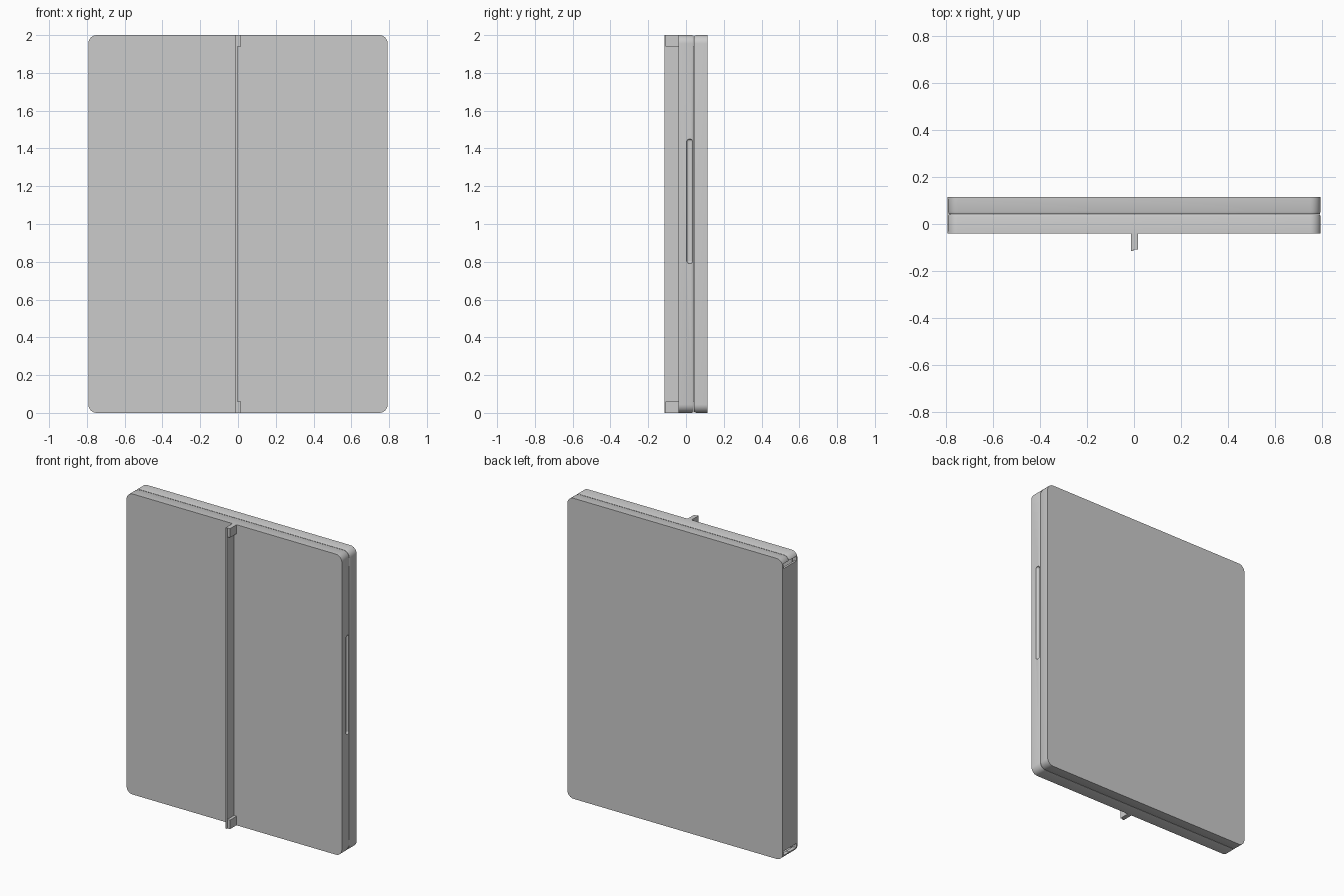
import bpy, bmesh, math

if "Cube" in bpy.data.objects:
    bpy.data.objects.remove(bpy.data.objects["Cube"])

W, H = 0.7925, 2.0          # half width, height
FRONT, SEAM, BACK = -0.04, 0.042, 0.115
R = 0.045                   # corner radius


def finish(name, bm):
    bmesh.ops.recalc_face_normals(bm, faces=bm.faces[:])
    me = bpy.data.meshes.new(name)
    bm.to_mesh(me)
    bm.free()
    ob = bpy.data.objects.new(name, me)
    bpy.context.collection.objects.link(ob)
    return ob


def outline(hw, z0, z1, r, steps=8):
    """Rounded rectangle in the xz plane."""
    pts = []
    corners = [(hw - r, z1 - r, 0), (-hw + r, z1 - r, 90),
               (-hw + r, z0 + r, 180), (hw - r, z0 + r, 270)]
    for cx, cz, a0 in corners:
        for i in range(steps + 1):
            a = math.radians(a0 + 90 * i / steps)
            pts.append((cx + r * math.cos(a), cz + r * math.sin(a)))
    return pts


def loft(name, sections):
    """Closed solid through (inset, y) rounded rectangles."""
    bm = bmesh.new()
    rings = []
    for d, y in sections:
        pts = outline(W - d, d, H - d, R - d)
        rings.append([bm.verts.new((x, y, z)) for x, z in pts])
    for a, b in zip(rings, rings[1:]):
        n = len(a)
        for i in range(n):
            bm.faces.new((a[i], a[(i + 1) % n], b[(i + 1) % n], b[i]))
    bm.faces.new(rings[0])
    bm.faces.new(rings[-1])
    return finish(name, bm)


def box(name, x, y, z):
    bm = bmesh.new()
    bmesh.ops.create_cube(bm, size=1)
    for v in bm.verts:
        v.co = [lo + (c + 0.5) * (hi - lo) for c, (lo, hi) in zip(v.co, (x, y, z))]
    return finish(name, bm)


def cut(ob, cutter):
    m = ob.modifiers.new("cut", 'BOOLEAN')
    m.operation = 'DIFFERENCE'
    m.solver = 'EXACT'
    m.object = cutter
    cutter.hide_render = True
    cutter.hide_set(True)


def smooth(ob):
    bpy.ops.object.select_all(action='DESELECT')
    ob.select_set(True)
    bpy.context.view_layer.objects.active = ob
    bpy.ops.object.shade_smooth_by_angle(angle=math.radians(30))


# two hollow trays meeting at a shallow seam groove
def tray(name, outer, s):
    return loft(name, [(0, outer), (0, SEAM - s * 0.012), (0.004, SEAM - s * 0.001),
                       (0.022, SEAM - s * 0.001), (0.022, outer + s * 0.012)])


front_cover = tray("front_cover", FRONT, 1)
back_cover = tray("back_cover", BACK, -1)

# finger slot in the opening edge, with rounded ends
slot = box("slot_cutter", (W - 0.012, W + 0.05), (0.003, 0.036), (0.79, 1.45))
bev = slot.modifiers.new("round", 'BEVEL')
bev.width, bev.segments = 0.014, 4

# opening in the hinge edge that holds the spine
spine_hole = box("spine_cutter", (-W - 0.05, -W + 0.03),
                 (FRONT + 0.008, BACK - 0.008), (0.03, H - 0.03))

smooth(front_cover)
smooth(back_cover)
cut(front_cover, slot)
for cover in (front_cover, back_cover):
    cut(cover, spine_hole)

# flat spine panel
box("spine", (-W, -W + 0.014), (FRONT + 0.006, BACK - 0.006), (0.06, H - 0.06))

# upright fin on the front with a tab at each end
box("fin", (-0.013, -0.002), (-BACK, FRONT + 0.002), (0, H))
for name, z in (("lower_tab", 0), ("upper_tab", H - 0.06)):
    box(name, (-0.004, 0.017), (-0.109, FRONT + 0.002), (z, z + 0.06))
